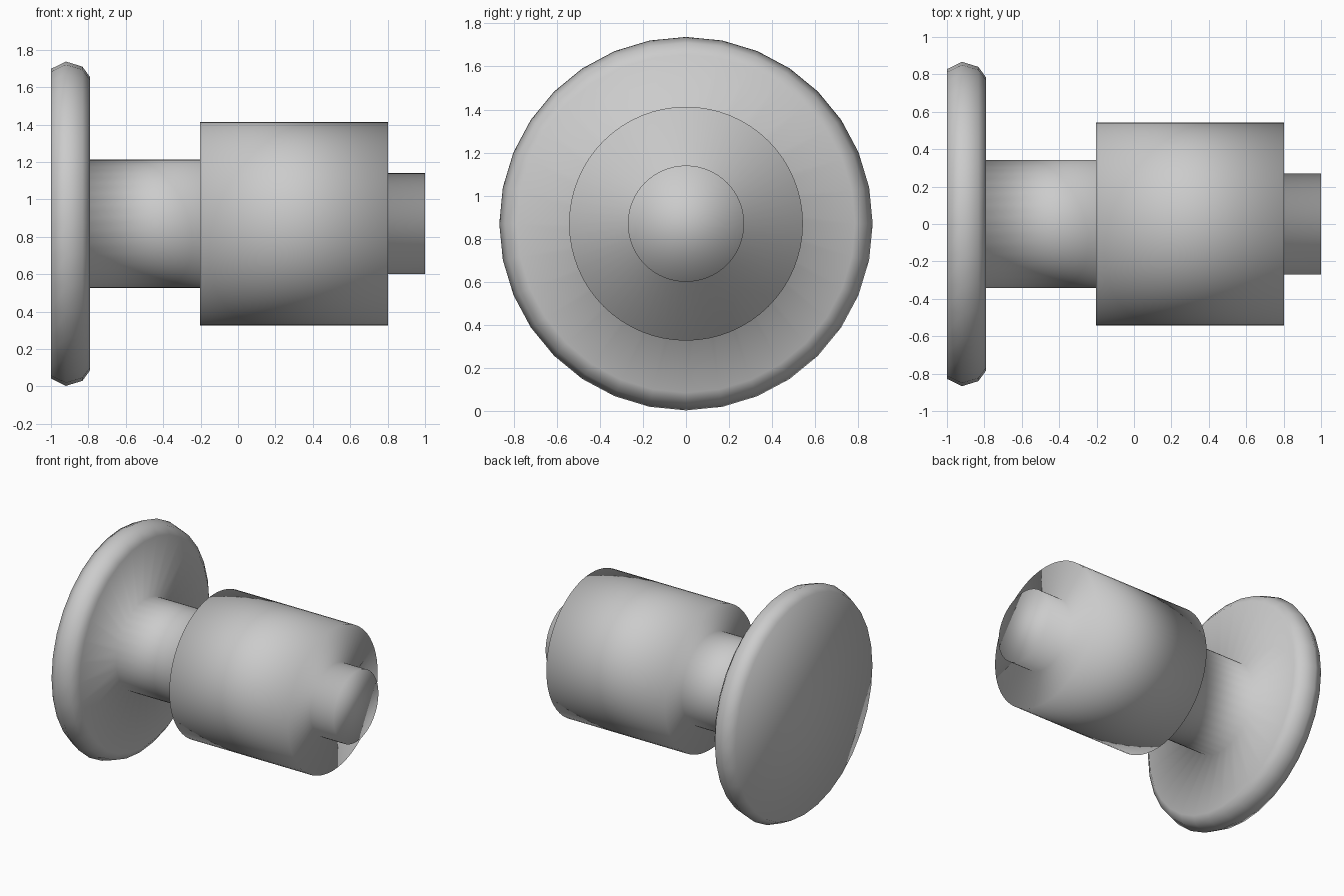
import bpy, bmesh, math

if "Cube" in bpy.data.objects:
    bpy.data.objects.remove(bpy.data.objects["Cube"])

AXIS_Z = 0.87

# Turned profile along x: (x, radius, sides)
PROFILE = [
    (-1.0, 0.828, 32), (-0.92, 0.867, 32), (-0.832, 0.84, 32), (-0.792, 0.785, 32),  # flange
    (-0.79, 0.343, 64), (-0.202, 0.343, 64),   # neck
    (-0.202, 0.543, 64), (0.803, 0.543, 64),   # barrel
    (0.803, 0.27, 64), (1.0, 0.27, 64),        # tip
]


def ring(bm, x, r, n):
    step = 2 * math.pi / n
    return [bm.verts.new((x, r * math.sin(i * step), AXIS_Z + r * math.cos(i * step)))
            for i in range(n)]


def join(bm, a, b):
    """Fill between two rings; b may have a multiple of a's sides."""
    n, k = len(a), len(b) // len(a)
    for i in range(n):
        far = [b[(i * k + j) % len(b)] for j in range(k, -1, -1)]
        bm.faces.new([a[i], a[(i + 1) % n]] + far)


bm = bmesh.new()
rings = [ring(bm, *p) for p in PROFILE]
for a, b in zip(rings, rings[1:]):
    join(bm, a, b)

# Flat end caps
bm.faces.new(rings[0])
bm.faces.new(rings[-1])
bmesh.ops.recalc_face_normals(bm, faces=bm.faces)

# Smooth shading runs across the whole turned piece
for f in bm.faces:
    f.smooth = True

mesh = bpy.data.meshes.new("flanged_plunger")
bm.to_mesh(mesh)
bm.free()
plunger = bpy.data.objects.new("flanged_plunger", mesh)
bpy.context.collection.objects.link(plunger)
